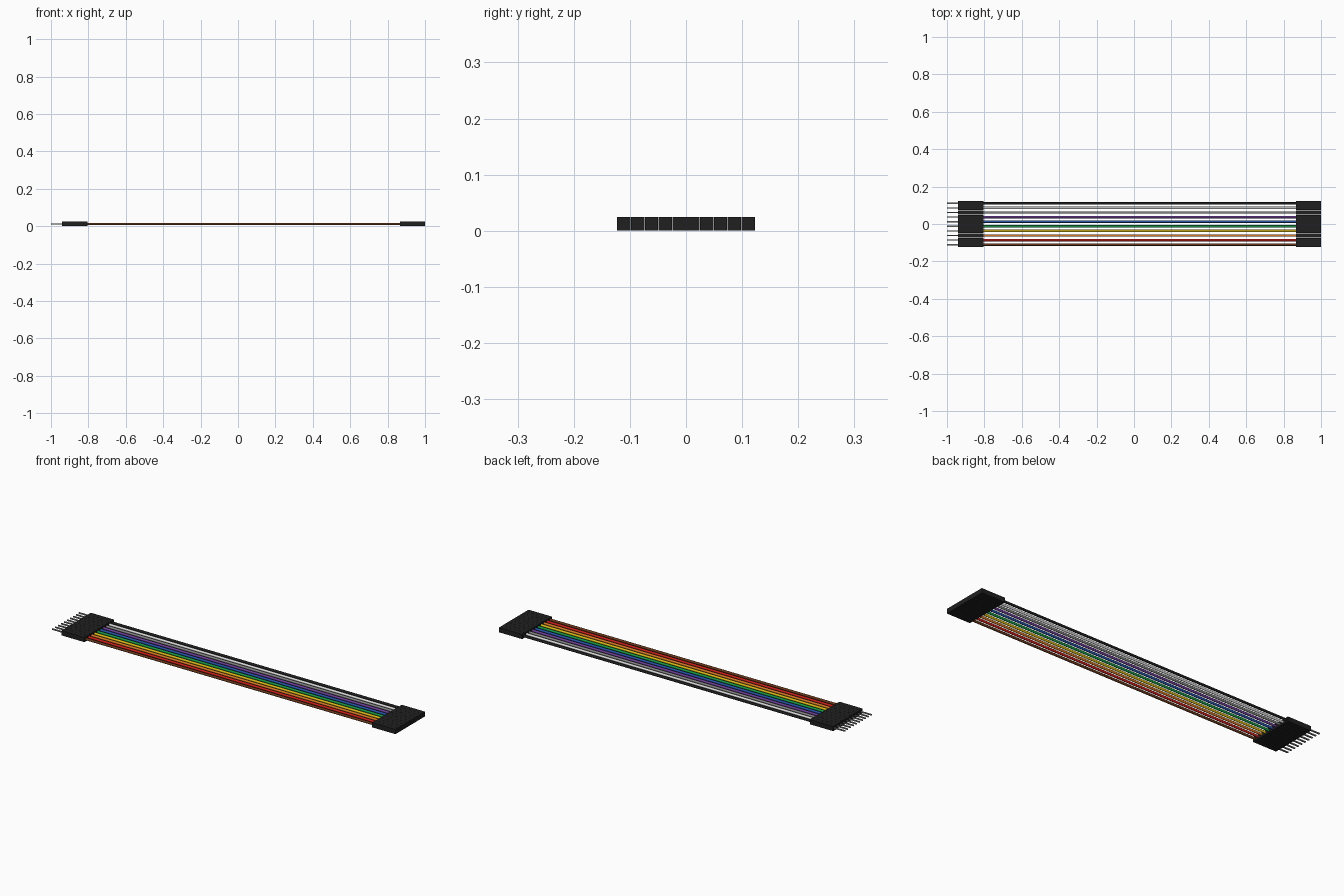
import bpy, math

if "Cube" in bpy.data.objects:
    bpy.data.objects.remove(bpy.data.objects["Cube"])

N, PITCH, H = 10, 0.0246, 0.0246
ZC = H / 2
WIRE_R = 0.0062


def material(name, rgb):
    m = bpy.data.materials.new(name)
    m.diffuse_color = (*rgb, 1)
    m.use_nodes = True
    m.node_tree.nodes["Principled BSDF"].inputs["Base Color"].default_value = m.diffuse_color
    return m


# Wire colours, ordered front to back
palette = [("brown", (0.14, 0.04, 0.012)), ("red", (0.6, 0.015, 0.012)),
           ("orange", (0.7, 0.2, 0.02)), ("yellow", (0.75, 0.52, 0.01)),
           ("green", (0.01, 0.33, 0.06)), ("blue", (0.02, 0.09, 0.4)),
           ("purple", (0.16, 0.05, 0.32)), ("grey", (0.24, 0.24, 0.24)),
           ("white", (0.75, 0.75, 0.75)), ("black", (0.014, 0.014, 0.014))]
mats = {n: material(n, c) for n, c in palette}


def box(name, x0, x1, y, w, h, mat):
    bpy.ops.mesh.primitive_cube_add(size=1, location=((x0 + x1) / 2, y, ZC))
    ob = bpy.context.object
    ob.name = name
    ob.scale = (x1 - x0, w, h)
    bpy.ops.object.transform_apply(location=False, rotation=False, scale=True)
    ob.data.materials.append(mats[mat])
    return ob


for i, (colour, _) in enumerate(palette):
    y = (i - (N - 1) / 2) * PITCH
    # Insulated wire, ending just inside both housings
    bpy.ops.mesh.primitive_cylinder_add(vertices=24, radius=WIRE_R, depth=1.69,
                                        location=(0.03, y, ZC),
                                        rotation=(0, math.pi / 2, 0))
    wire = bpy.context.object
    wire.name = colour + "_wire"
    wire.data.materials.append(mats[colour])
    bpy.ops.object.shade_smooth_by_angle()
    # Connector housings with a hairline gap between neighbours
    box("pin_housing", -0.94, -0.805, y, PITCH - 0.0006, H, "black")
    box("socket_housing", 0.865, 1.0, y, PITCH - 0.0006, H, "black")
    # Square metal pin
    box("pin", -1.0, -0.93, y, 0.006, 0.006, "grey")
